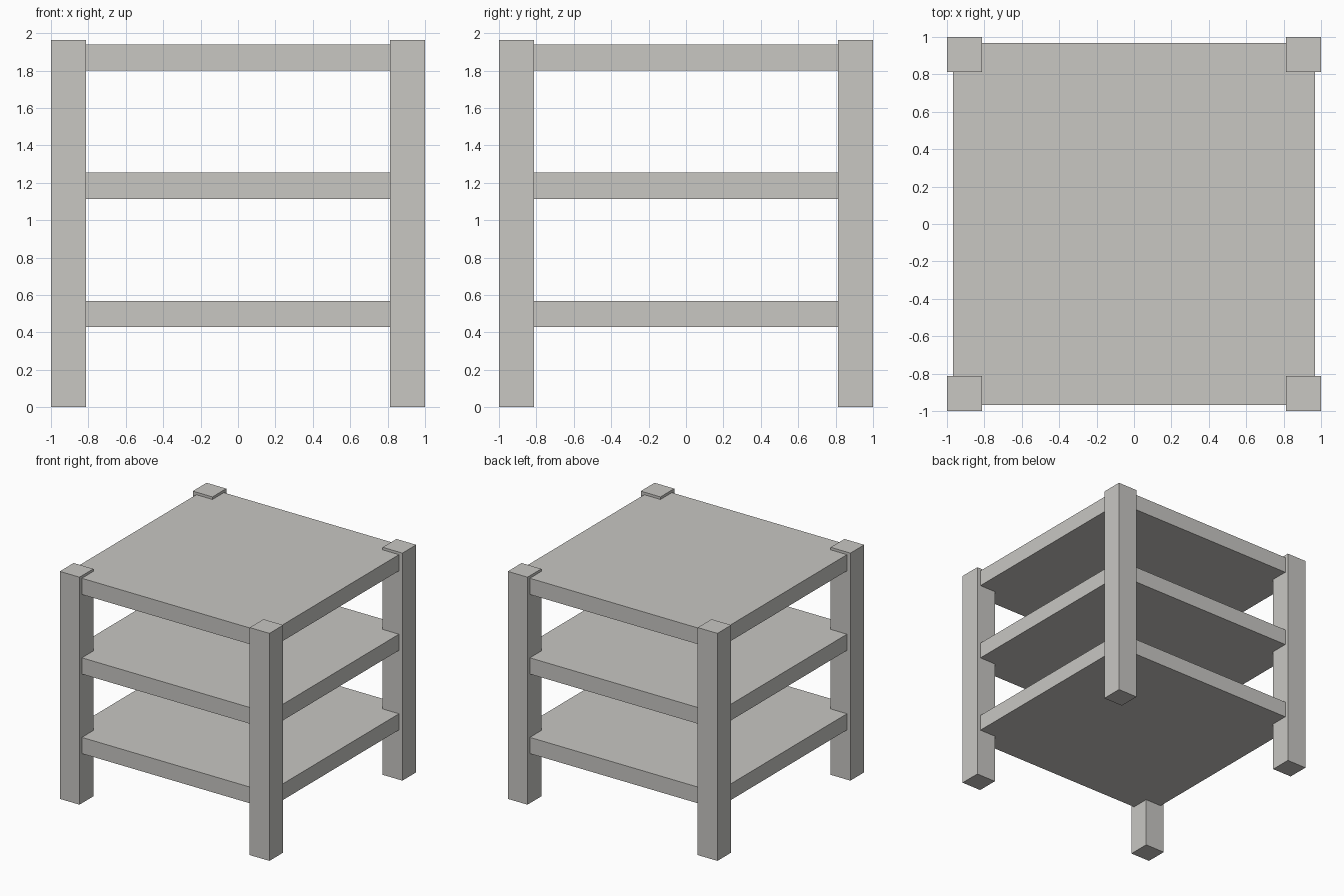
import bpy

if "Cube" in bpy.data.objects:
    bpy.data.objects.remove(bpy.data.objects["Cube"])

grey = bpy.data.materials.new("warm grey")
grey.diffuse_color = (0.58, 0.57, 0.545, 1)
grey.use_nodes = True
grey.node_tree.nodes["Principled BSDF"].inputs["Base Color"].default_value = grey.diffuse_color


def box(name, x0, x1, y0, y1, z0, z1):
    bpy.ops.mesh.primitive_cube_add(
        size=1, location=((x0 + x1) / 2, (y0 + y1) / 2, (z0 + z1) / 2))
    ob = bpy.context.object
    ob.name = name
    for v in ob.data.vertices:
        v.co.x *= x1 - x0
        v.co.y *= y1 - y0
        v.co.z *= z1 - z0
    ob.data.materials.append(grey)
    return ob


LEG = 0.188      # leg thickness
HEIGHT = 1.962   # leg height
HALF = 0.967     # half width of a shelf
THICK = 0.14     # shelf thickness

# Four corner legs
for sx, side in ((-1, "left"), (1, "right")):
    for sy, end in ((-1, "front"), (1, "back")):
        xs = sorted((sx, sx * (1 - LEG)))
        ys = sorted((sy, sy * (1 - LEG)))
        box(f"{end}_{side}_leg", *xs, *ys, 0, HEIGHT)

# Three shelves, set slightly in from the legs' outer faces
for name, z in (("lower_shelf", 0.428), ("middle_shelf", 1.114), ("top_shelf", 1.80)):
    box(name, -HALF, HALF, -HALF, HALF, z, z + THICK)
